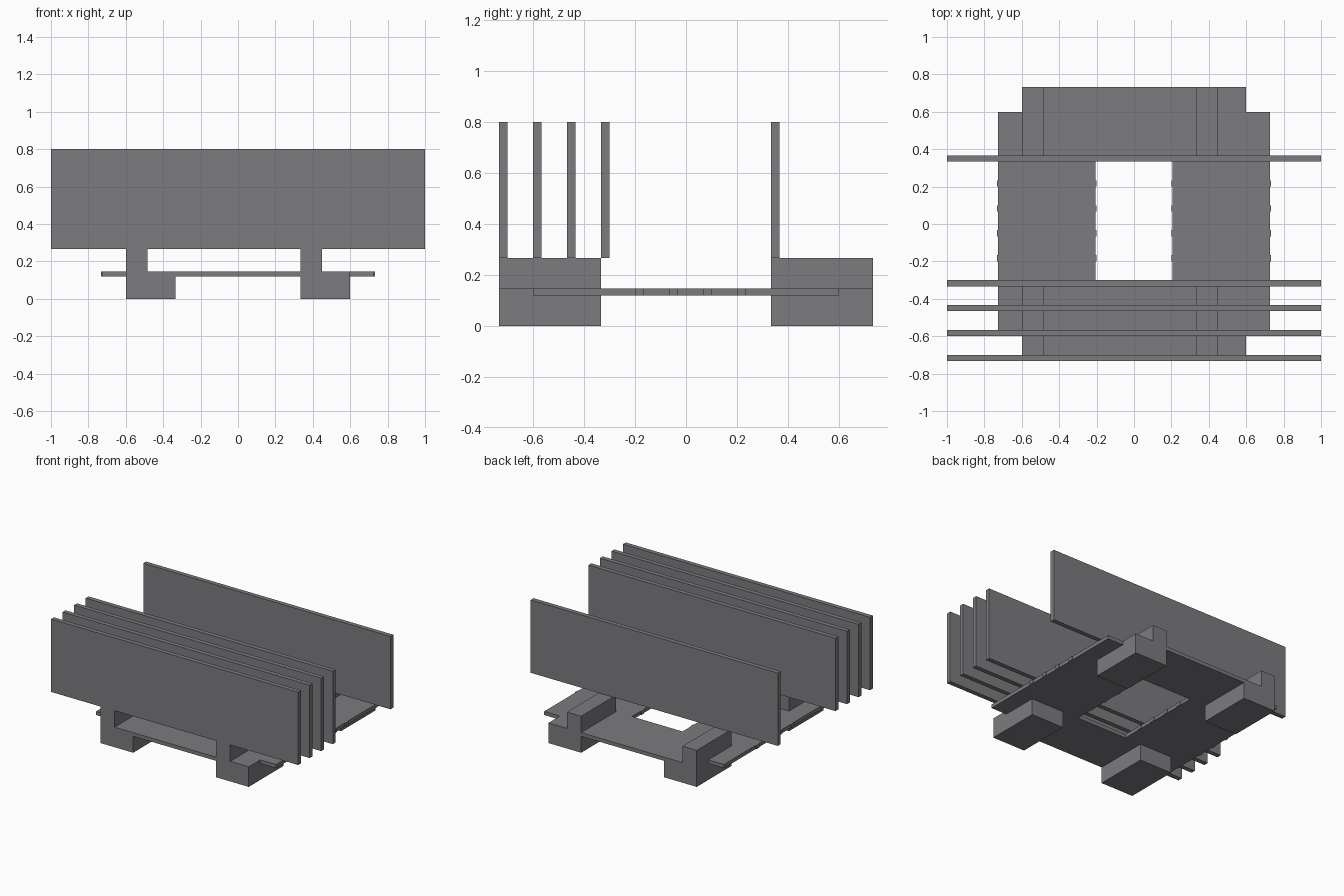
import bpy
import bmesh

cube = bpy.data.objects.get("Cube")
if cube:
    bpy.data.objects.remove(cube, do_unlink=True)

grey = bpy.data.materials.new("slate_grey")
grey.use_nodes = True
colour = (0.2, 0.2, 0.215, 1)
grey.diffuse_color = colour
grey.node_tree.nodes["Principled BSDF"].inputs["Base Color"].default_value = colour


def finish(name, bm):
    mesh = bpy.data.meshes.new(name)
    bmesh.ops.recalc_face_normals(bm, faces=bm.faces)
    bm.to_mesh(mesh)
    bm.free()
    mesh.materials.append(grey)
    obj = bpy.data.objects.new(name, mesh)
    bpy.context.collection.objects.link(obj)
    return obj


def box(name, x, y, z):
    bm = bmesh.new()
    bmesh.ops.create_cube(bm, size=1)
    for v in bm.verts:
        v.co = [r[0] if c < 0 else r[1] for c, r in zip(v.co, (x, y, z))]
    return finish(name, bm)


def stepped_leg(name, x, y):
    """L-shaped profile with its tall post on the right, extruded along y."""
    w, post = 0.265, 0.115
    profile = [(0, 0), (w, 0), (w, DECK[1]), (post, DECK[1]), (post, FIN_Z[0]), (0, FIN_Z[0])]
    bm = bmesh.new()
    face = bm.faces.new([bm.verts.new((x + px, y, pz)) for px, pz in profile])
    ext = bmesh.ops.extrude_face_region(bm, geom=[face])
    moved = [g for g in ext["geom"] if isinstance(g, bmesh.types.BMVert)]
    bmesh.ops.translate(bm, verts=moved, vec=(0, 0.4, 0))
    return finish(name, bm)


DECK = (0.12, 0.147)
FIN_Z = (0.267, 0.8)
PITCH = 0.4 / 3
THICK = 0.1 / 3

# Four legs, all stepped the same way
for end, y in (("front", -0.733), ("back", 0.333)):
    for side, x in (("right", -0.6), ("left", 0.335)):
        stepped_leg(f"{end}_{side}_leg", x, y)

# Cross plates joining the legs at each end
box("front_cross_plate", (-0.595, 0.595), (-0.733, -0.333), DECK)
box("back_cross_plate", (-0.595, 0.595), (0.333, 0.733), DECK)

# Side decks with the ends of thin ribs showing at their edges
for side, s in (("right", -1), ("left", 1)):
    box(f"{side}_deck", sorted((s * 0.205, s * 0.727)), (-0.6, 0.6), DECK)
    for i in range(4):
        y = -0.2 + i * PITCH
        box(f"{side}_rib_{i + 1}", sorted((s * 0.2, s * 0.733)), (y, y + THICK), DECK)

# Upright slats: four at the front, one at the back
for i in (0, 1, 2, 3, 8):
    y = -0.733 + i * PITCH
    box(f"upright_slat_{i + 1}", (-1, 1), (y, y + THICK), FIN_Z)
